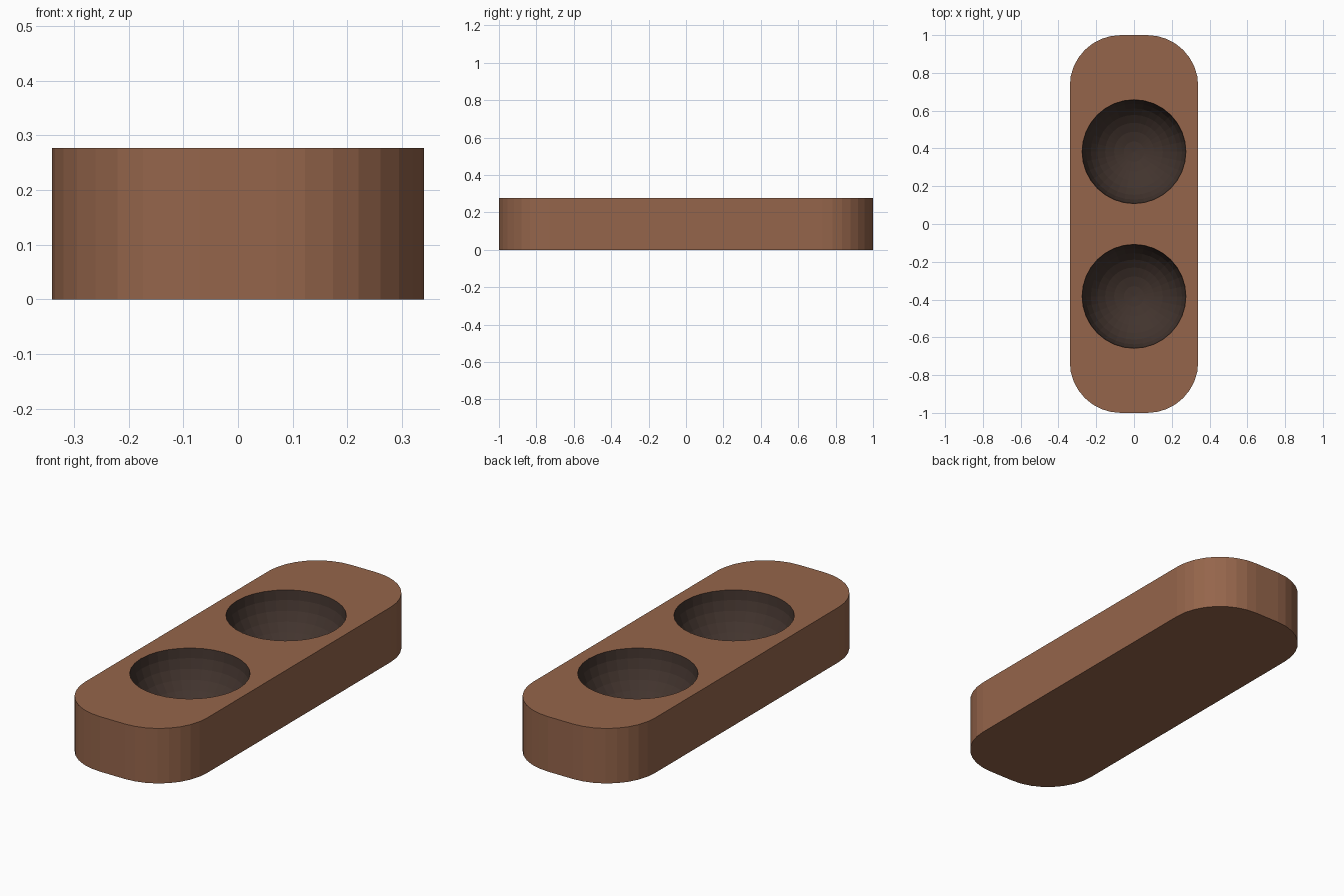
import bpy, bmesh
from math import sin, cos, pi
from mathutils import Matrix

if "Cube" in bpy.data.objects:
    bpy.data.objects.remove(bpy.data.objects["Cube"])

HALF_X, HALF_Y, HEIGHT = 0.34, 1.0, 0.277
CORNER, CORNER_SEGS = 0.27, 8
BOWL_Y, BOWL_R, BOWL_DEPTH = 0.383, 0.275, 0.25


def material(name, color):
    m = bpy.data.materials.new(name)
    m.diffuse_color = (*color, 1)
    m.use_nodes = True
    m.node_tree.nodes["Principled BSDF"].inputs["Base Color"].default_value = m.diffuse_color
    return m


wood = material("brown_wood", (0.30, 0.13, 0.07))
dark = material("dark_lining", (0.054, 0.034, 0.027))


def add_object(name, bm):
    bmesh.ops.recalc_face_normals(bm, faces=bm.faces)
    mesh = bpy.data.meshes.new(name)
    bm.to_mesh(mesh)
    bm.free()
    mesh.materials.append(wood)
    mesh.materials.append(dark)
    obj = bpy.data.objects.new(name, mesh)
    bpy.context.collection.objects.link(obj)
    return obj


# Tray body: rounded rectangle extruded upwards
bm = bmesh.new()
outline = []
for q, (sx, sy) in enumerate([(1, 1), (-1, 1), (-1, -1), (1, -1)]):
    for i in range(CORNER_SEGS + 1):
        a = (q + i / CORNER_SEGS) * pi / 2
        outline.append(bm.verts.new((sx * (HALF_X - CORNER) + CORNER * cos(a),
                                     sy * (HALF_Y - CORNER) + CORNER * sin(a), 0)))
base = bm.faces.new(outline)
top = bmesh.ops.extrude_face_region(bm, geom=[base], use_keep_orig=True)
bmesh.ops.translate(bm, vec=(0, 0, HEIGHT),
                    verts=[v for v in top["geom"] if isinstance(v, bmesh.types.BMVert)])
tray = add_object("tray", bm)

# Bowl cutter: two dark spheres centred just above the top face
bm = bmesh.new()
for s in (-1, 1):
    place = (Matrix.Translation((0, s * BOWL_Y, HEIGHT + 0.0005))
             @ Matrix.Diagonal((1, 1, BOWL_DEPTH / BOWL_R, 1)))
    bmesh.ops.create_uvsphere(bm, u_segments=32, v_segments=16, radius=BOWL_R, matrix=place)
for f in bm.faces:
    f.material_index = 1
cutter = add_object("bowl_cutter", bm)
cutter.hide_render = True

# Carve the bowls, then drop the cutter
cut = tray.modifiers.new("bowls", "BOOLEAN")
cut.operation = "DIFFERENCE"
cut.solver = "EXACT"
cut.object = cutter
bpy.context.view_layer.objects.active = tray
tray.select_set(True)
bpy.ops.object.modifier_apply(modifier=cut.name)
bpy.data.objects.remove(cutter)
